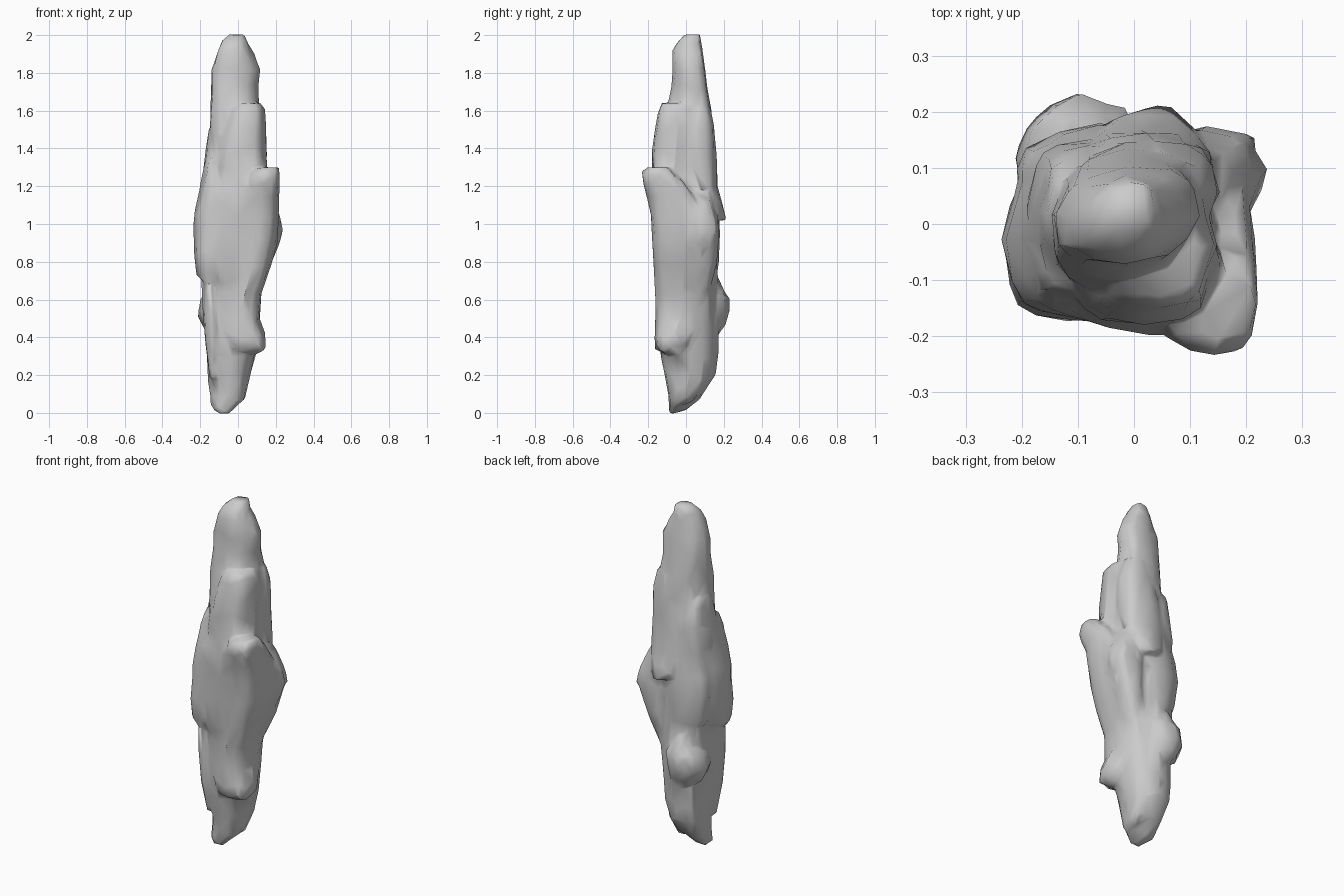
import bpy, bmesh, math, random

SIDES = 16
rock_bm = bmesh.new()


def shard(sections, seed, rough=0.08, power=0.65, skew=0.0):
    """Loft a rough stone from sections (z, xmin, xmax, ymin, ymax).
    skew > 0 trims the front-left and back-right corners, < 0 the other two."""
    rng = random.Random(seed)
    bm = rock_bm
    rings = []
    last = len(sections) - 1
    grain = [1 - rng.random() * rough for _ in range(SIDES)]
    for k, (z, x0, x1, y0, y1) in enumerate(sections):
        cx, cy, rx, ry = (x0 + x1) / 2, (y0 + y1) / 2, (x1 - x0) / 2, (y1 - y0) / 2
        ring = []
        for i in range(SIDES):
            a = 2 * math.pi * i / SIDES
            c, s = math.cos(a), math.sin(a)
            g = grain[i] * (1 - rng.random() * rough)
            if i % 4 == 0:
                g = 1 - 0.2 * (1 - g)
            g *= 1 - max(0, skew * math.sin(2 * a))
            px = math.copysign(abs(c) ** power, c) if abs(c) > 1e-6 else 0
            py = math.copysign(abs(s) ** power, s) if abs(s) > 1e-6 else 0
            dz = 0 if k in (0, last) else rng.uniform(-0.02, 0.02)
            ring.append(bm.verts.new((cx + rx * px * g, cy + ry * py * g, z + dz)))
        rings.append(ring)
    for a, b in zip(rings, rings[1:]):
        for i in range(SIDES):
            j = (i + 1) % SIDES
            bm.faces.new((a[i], a[j], b[j], b[i]))
    bm.faces.new(rings[0][::-1])
    bm.faces.new(rings[-1])


# Tapering peak
shard([(1.10, -.15, .14, -.13, .15), (1.30, -.155, .14, -.13, .15),
       (1.45, -.15, .13, -.125, .15), (1.60, -.147, .12, -.105, .137),
       (1.72, -.143, .108, -.078, .115), (1.82, -.142, .12, -.073, .103),
       (1.90, -.115, .085, -.073, .09), (1.96, -.085, .05, -.055, .08),
       (2.004, -.045, .035, -.01, .075)], 1, 0.06, 0.5, -0.16)

# Stones stepping up around the peak: front, left, back
shard([(1.10, -.13, .15, -.17, .04), (1.28, -.13, .16, -.182, .06),
       (1.40, -.12, .155, -.182, .07), (1.50, -.10, .152, -.165, .08),
       (1.60, -.05, .145, -.150, .08), (1.64, -.01, .12, -.13, .05)], 2)
shard([(0.95, -.20, .02, -.10, .12), (1.2, -.195, .04, -.11, .155),
       (1.36, -.175, .02, -.10, .145), (1.45, -.167, .0, -.07, .12),
       (1.50, -.155, -.05, -.04, .08)], 3)
shard([(1.02, .0, .09, .12, .215), (1.07, -.07, .12, .06, .205),
       (1.2, -.12, .145, .0, .168), (1.38, -.11, .155, -.05, .163),
       (1.52, -.08, .15, -.04, .15), (1.62, -.03, .12, .0, .13)], 4, 0.1)

# Main lower column with its pointed foot
shard([(-.003, -.105, -.045, -.09, -.06), (.03, -.145, .005, -.09, .01),
       (.08, -.15, .04, -.095, .09), (.19, -.163, .07, -.115, .16),
       (.30, -.168, .098, -.135, .175), (.45, -.175, .115, -.15, .18),
       (.62, -.18, .128, -.155, .18), (.80, -.20, .165, -.17, .168),
       (.95, -.205, .18, -.175, .175), (1.1, -.195, .17, -.175, .165),
       (1.25, -.17, .145, -.16, .145), (1.34, -.14, .13, -.13, .12)], 5, 0.08, 0.65, 0.1)

# Leaning slab on the right, with a broken top falling away to the back
shard([(.31, .03, .10, -.11, -.02), (.35, -.06, .152, -.166, .02),
       (.41, -.09, .145, -.168, .05), (.50, -.08, .115, -.165, .10),
       (.62, -.06, .125, -.165, .14), (.78, -.03, .178, -.176, .155),
       (.92, .0, .212, -.182, .165), (1.04, .02, .217, -.188, .14),
       (1.13, .03, .22, -.205, .06), (1.21, .04, .222, -.228, -.01),
       (1.265, .06, .222, -.237, -.05), (1.30, .11, .218, -.205, -.09)],
      6, 0.07, 0.6)
# Front face tying slab and plate together
shard([(.62, -.12, .04, -.13, .0), (.74, -.15, .10, -.17, .0),
       (.9, -.17, .16, -.18, .0), (1.05, -.17, .19, -.185, .0),
       (1.18, -.13, .19, -.20, .0), (1.25, -.08, .16, -.185, .0),
       (1.32, -.05, .13, -.16, .0)], 12, 0.07)

# Broad plate on the front left
shard([(.69, -.18, -.09, -.14, -.05), (.74, -.222, -.03, -.170, .07),
       (.85, -.232, .0, -.175, .10), (.98, -.238, .05, -.175, .12),
       (1.07, -.23, .06, -.175, .12), (1.17, -.207, .06, -.165, .12),
       (1.26, -.19, .04, -.145, .08), (1.35, -.17, .0, -.12, .05)], 7, 0.08, 0.65)

# Ridge on the back right
shard([(.62, .05, .11, .02, .12), (.78, .04, .175, .0, .165),
       (.90, .03, .22, .0, .172), (.96, .02, .24, .02, .176),
       (1.04, .02, .222, -.02, .17), (1.11, .02, .18, -.06, .155),
       (1.18, .03, .15, -.07, .13)], 8, 0.1)

# Knob and upper stone on the back left
shard([(.41, -.12, -.03, .10, .17), (.47, -.185, .0, .03, .21),
       (.53, -.217, .01, .0, .234), (.61, -.20, .01, .0, .236),
       (.66, -.15, -.01, .04, .205), (.72, -.13, -.04, .08, .17)], 9, 0.08, 0.75, -0.12)
shard([(.70, -.12, .0, .08, .16), (.80, -.20, .06, .0, .175),
       (.95, -.215, .09, .0, .182), (1.06, -.205, .08, .0, .178),
       (1.18, -.17, .02, .02, .155)], 10, 0.1, 0.65, -0.1)

# Flake on the lower left front
shard([(.18, -.15, -.11, -.09, -.02), (.36, -.174, -.09, -.14, .02),
       (.55, -.19, -.09, -.145, .05), (.67, -.195, -.10, -.14, .05),
       (.78, -.18, -.12, -.12, .0)], 11, 0.08, 0.9)

bmesh.ops.triangulate(rock_bm, faces=rock_bm.faces[:])
bmesh.ops.recalc_face_normals(rock_bm, faces=rock_bm.faces[:])
mesh = bpy.data.meshes.new("rock_spire")
rock_bm.to_mesh(mesh)
rock_bm.free()
rock = bpy.data.objects.new("rock_spire", mesh)
bpy.context.collection.objects.link(rock)

# Fuse the stones into one weathered surface with broad facets
fuse = rock.modifiers.new("fuse", 'REMESH')
fuse.mode = 'VOXEL'
fuse.voxel_size = 0.009
fuse.use_smooth_shade = True
wear = rock.modifiers.new("wear", 'SMOOTH')
wear.factor = 0.5
wear.iterations = 3
facet = rock.modifiers.new("facet", 'DECIMATE')
facet.ratio = 0.02
